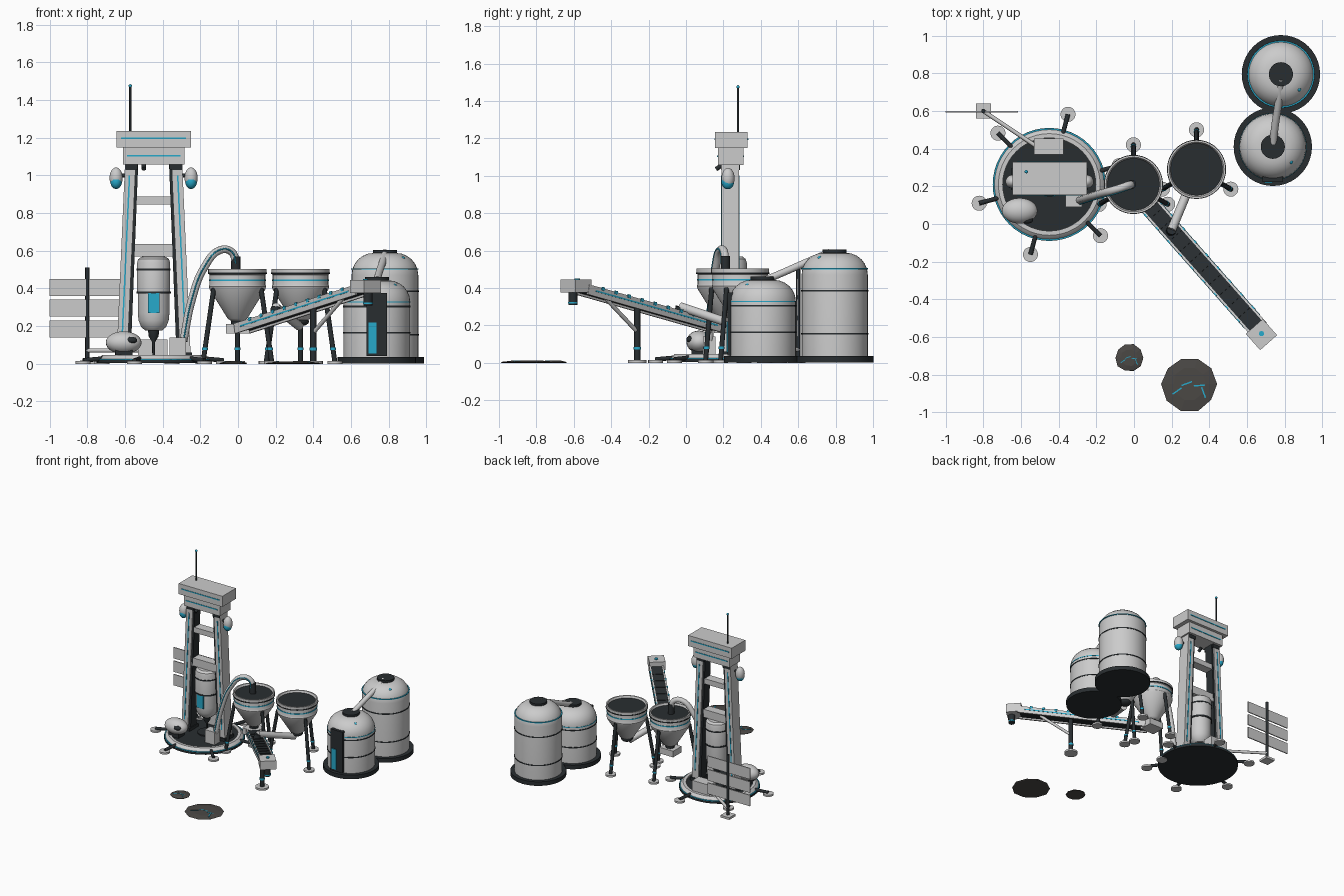
import bpy, bmesh, random
from math import sin, cos, pi, radians
from mathutils import Vector, Matrix

if "Cube" in bpy.data.objects:
    bpy.data.objects.remove(bpy.data.objects["Cube"])

def material(name, c):
    m = bpy.data.materials.new(name)
    m.diffuse_color = (*c, 1)
    m.use_nodes = True
    m.node_tree.nodes["Principled BSDF"].inputs["Base Color"].default_value = m.diffuse_color
    return m

DARK = material("dark_metal", (0.022, 0.027, 0.03))
CYAN = material("cyan_glow", (0.02, 0.4, 0.6))
ROCK = material("rock", (0.07, 0.065, 0.06))
V = Vector

def finish(name, bm, mat=None, M=None):
    bmesh.ops.recalc_face_normals(bm, faces=bm.faces[:])
    me = bpy.data.meshes.new(name)
    bm.to_mesh(me)
    bm.free()
    ob = bpy.data.objects.new(name, me)
    bpy.context.collection.objects.link(ob)
    if M:
        ob.matrix_world = M
    if mat:
        me.materials.append(mat)
    return ob

def box(name, lo, hi, mat=None, M=None, lean=0):
    bm = bmesh.new()
    bmesh.ops.create_cube(bm, size=1)
    for v in bm.verts:
        t = v.co.z + 0.5
        v.co = V(lo[i] + (v.co[i] + 0.5) * (hi[i] - lo[i]) for i in range(3))
        v.co.x += lean * t
    return finish(name, bm, mat, M)

def lathe(name, pts, at=(0, 0, 0), mat=None, n=40, M=None, closed=False):
    bm = bmesh.new()
    rings = [[bm.verts.new((r * cos(2 * pi * i / n), r * sin(2 * pi * i / n), z)) for i in range(n)]
             if r > 1e-6 else [bm.verts.new((0, 0, z))] for r, z in pts]
    pairs = list(zip(rings, rings[1:])) + ([(rings[-1], rings[0])] if closed else [])
    for a, b in pairs:
        for i in range(n):
            j = (i + 1) % n
            f = [a[i % len(a)], a[j % len(a)], b[j % len(b)], b[i % len(b)]]
            f = list(dict.fromkeys(f))
            if len(f) > 2:
                bm.faces.new(f)
    return finish(name, bm, mat, M or Matrix.Translation(at))

def disc(name, at, r, z0, z1, mat=None, n=40):
    return lathe(name, [(0, z0), (r, z0), (r, z1), (0, z1)], (at[0], at[1], 0), mat, n)

def band(name, at, r, z, h=0.008, mat=DARK):
    return lathe(name, [(r - .02, z), (r, z), (r, z + h), (r - .02, z + h)], (at[0], at[1], 0), mat, closed=True)

def rod(name, a, b, r, mat=None, n=12):
    a, b = V(a), V(b)
    M = Matrix.Translation(a) @ (b - a).to_track_quat('Z', 'Y').to_matrix().to_4x4()
    L = (b - a).length
    return lathe(name, [(0, 0), (r, 0), (r, L), (0, L)], mat=mat, n=n, M=M)

def ball(name, at, s, mat=None):
    bm = bmesh.new()
    bmesh.ops.create_uvsphere(bm, u_segments=24, v_segments=14, radius=1)
    return finish(name, bm, mat, Matrix.Translation(at) @ Matrix.Diagonal((*s, 1)))

def around(c, r, deg, z):
    return V((c[0] + r * cos(radians(deg)), c[1] + r * sin(radians(deg)), z))

# Drill platform with six outrigger feet
P = (-.45, .21)
disc("platform_base", P, .30, .004, .02, DARK, 48)
disc("platform_deck", P, .25, .02, .036, DARK, 48)
lathe("platform_ring", [(.247, .02), (.295, .02), (.285, .035), (.27, .046), (.247, .046)], (*P, 0), n=48, closed=True)
band("platform_light", P, .298, .02, .006, CYAN)
for k in range(6):
    a = 15 + 60 * k
    rod("platform_arm", around(P, .27, a, .028), around(P, .385, a, .018), .012, DARK)
    disc("platform_foot", around(P, .385, a, 0), .04, 0, .014, None, 20)

# Tower: leaning legs, dark inner rails, light strips, crossbars, head
TX, TY = -.448, .237
for s in (-1, 1):
    def leg(name, o0, o1, y0, y1, z0, z1, lean, mat=None):
        a, b = sorted((TX + s * o0, TX + s * o1))
        box(name, (a, y0, z0), (b, y1, z1), mat, lean=-s * lean)
    leg("tower_leg", .14, .197, .19, .284, .036, 1.06, .045)
    leg("tower_rail", .122, .142, .20, .274, .036, 1.06, .04, DARK)
    leg("tower_strip_front", .164, .172, .187, .192, .12, 1.0, .04, CYAN)
    leg("tower_strip_back", .164, .172, .282, .287, .12, 1.0, .04, CYAN)
    leg("tower_leg_shoe", .115, .205, .18, .294, .03, .06, 0, DARK)
    leg("tower_collar", .085, .15, .186, .288, 1.03, 1.06, 0, DARK)
    ball("flood_lamp", (TX + s * .199, .225, .987), (.035, .035, .055))
    ball("flood_lamp_lens", (TX + s * .199, .223, .968), (.031, .034, .04), CYAN)
    rod("flood_lamp_arm", (TX + s * .13, .225, 1.0), (TX + s * .18, .225, 1.0), .01, DARK)
box("crossbar_upper", (-.555, .20, .845), (-.341, .272, .888))
box("crossbar_lower", (-.56, .20, .57), (-.336, .272, .635))
box("tower_head_lower", (-.61, .17, 1.058), (-.284, .308, 1.15))
box("tower_head_upper", (-.645, .155, 1.148), (-.25, .33, 1.235))
box("head_strip_upper", (-.62, .152, 1.192), (-.275, .333, 1.2), CYAN)
box("head_strip_lower", (-.59, .167, 1.1), (-.305, .311, 1.108), CYAN)
rod("head_spot", (-.5, .16, 1.035), (-.5, .19, 1.055), .012, DARK)
rod("antenna", (-.572, .278, 1.23), (-.572, .278, 1.475), .006, DARK)
ball("antenna_tip", (-.572, .278, 1.475), (.009, .009, .009), CYAN)

# Drill motor, body, window and bit
D = (TX, TY, 0)
lathe("drill_motor", [(0, .57), (.065, .568), (.082, .555), (.088, .535), (.088, .38), (0, .38)], D)
band("drill_band_upper", D, .09, .495, .01)
band("drill_band_lower", D, .091, .372, .012)
lathe("drill_body", [(0, .375), (.084, .375), (.084, .27), (.08, .23), (.066, .195), (.045, .177), (0, .177)], D)
lathe("drill_bit", [(0, .18), (.03, .18), (.026, .145), (.008, .115), (.007, .036), (0, .036)], D, DARK, 16)
disc("bore_collar", D, .07, .03, .045, DARK, 24)
box("drill_window", (-.478, .147, .27), (-.418, .17, .375), CYAN)

# Deck equipment
ball("deck_tank", (-.607, .07, .112), (.095, .068, .06))
ball("deck_tank_hatch", (-.567, .022, .125), (.032, .02, .018), DARK)
box("deck_tank_cradle", (-.65, .03, .03), (-.56, .11, .075), DARK)
box("control_cabinet", (-.53, .37, .03), (-.375, .455, .13))
box("pump_box", (-.363, .09, .036), (-.275, .157, .14))

# Transfer pipe from pump to hopper
def pipe(name, pts, r, mat=None):
    cu = bpy.data.curves.new(name, 'CURVE')
    cu.dimensions, cu.bevel_depth, cu.bevel_resolution, cu.resolution_u = '3D', r, 3, 8
    cu.use_fill_caps = True
    sp = cu.splines.new('BEZIER')
    sp.bezier_points.add(len(pts) - 1)
    for b, p in zip(sp.bezier_points, pts):
        b.co = p
        b.handle_left_type = b.handle_right_type = 'AUTO'
    ob = bpy.data.objects.new(name, cu)
    bpy.context.collection.objects.link(ob)
    if mat:
        cu.materials.append(mat)
path = [V(p) for p in ((-.29, .125, .12), (-.245, .14, .34), (-.18, .16, .51), (-.09, .185, .605), (-.03, .205, .59), (-.012, .21, .53))]
pipe("transfer_pipe", path, .021)
pipe("transfer_pipe_light", [p + V((0, -.021, .002)) for p in path], .004, CYAN)
rod("pipe_nozzle", (-.012, .21, .48), (-.012, .21, .57), .024, DARK, 20)

# Hoppers on three splayed legs
for H in ((-.003, .21), (.332, .29)):
    lathe("hopper_shell", [(.13, .47), (.145, .503), (.155, .503), (.155, .478), (.148, .472), (.148, .42), (.152, .41),
          (.148, .395), (.052, .24), (.03, .225), (0, .225)], (*H, 0))
    disc("hopper_load", H, .145, .46, .488, DARK)
    band("hopper_light", H, .151, .44, .008, CYAN)
    band("hopper_rim_band", H, .157, .476, .008)
    for a in (90, 210, 330):
        top, foot = around(H, .145, a, .40), around(H, .21, a, .012)
        rod("hopper_leg", foot, top, .013, DARK)
        c = foot.lerp(top, .16)
        rod("hopper_leg_light", c, c + V((0, 0, .012)), .0155, CYAN)
        disc("hopper_foot", foot, .04, 0, .014, None, 20)
rod("hopper_neck", (-.003, .21, .19), (-.003, .21, .24), .033, DARK, 20)
ball("hopper_outlet", (.332, .29, .225), (.045, .045, .025), DARK)
box("feed_box", (-.065, .15, .16), (.06, .26, .21))
rod("side_chute", (.325, .27, .20), (.20, -.03, .30), .024, None, 20)
rod("side_chute_mouth", (.20, -.03, .30), (.195, -.04, .25), .026, DARK, 20)

# Inclined conveyor
A, B = V((.02, .17, .19)), V((.66, -.555, .395))
X = (B - A).normalized()
Y = V((0, 0, 1)).cross(X).normalized()
Z = X.cross(Y)
M = Matrix((X, Y, Z)).transposed().to_4x4()
M.translation = A
L = (B - A).length
box("conveyor_belt", (0, -.044, -.018), (L, .044, .018), DARK, M)
for s in (-1, 1):
    y0, y1 = sorted((s * .042, s * .054))
    box("conveyor_rail", (0, y0, -.03), (L, y1, .024), None, M)
    y0, y1 = sorted((s * .05, s * .056))
    box("conveyor_light", (.05, y0, -.004), (L - .05, y1, .004), CYAN, M)
    for k in range(9):
        x = .12 + k * .095
        box("rail_bracket", (x, y0, .012), (x + .02, y1 + .002, .03), CYAN, M)
for k in range(10):
    x = .15 + k * .08
    box("belt_cleat", (x, -.04, .016), (x + .008, .04, .022), DARK, M)
R = Matrix.Translation((.675, -.585, 0)) @ Matrix.Rotation(X.to_2d().angle_signed(V((1, 0))), 4, 'Z')
box("conveyor_head", (-.055, -.06, .375), (.06, .06, .445), None, R)
rod("conveyor_spout", (.69, -.605, .31), (.69, -.605, .38), .024, DARK, 20)
rod("spout_light", (.69, -.605, .318), (.69, -.605, .326), .026, CYAN, 20)
disc("head_light", (.677, -.582), .014, .44, .45, CYAN, 16)
rod("conveyor_leg", (.40, -.26, .01), (.40, -.26, .30), .017, DARK)
rod("conveyor_leg_light", (.40, -.26, .07), (.40, -.26, .085), .02, CYAN)
rod("conveyor_strut", (.40, -.26, .165), (.555, -.43, .345), .011)
disc("conveyor_foot", (.40, -.26), .05, 0, .015, None, 24)

# Storage tanks
def tank(c, wall, top, bands, light):
    disc("tank_base", c, .208, .002, .035, DARK, 40)
    r, h = .177, top - wall
    prof = [(0, .03), (r, .03), (r, wall)] + [(.06 + (r - .06) * cos(t * pi / 12), wall + h * sin(t * pi / 12)) for t in range(1, 7)]
    lathe("tank_body", prof + [(0, top)], (*c, 0))
    for z in bands:
        band("tank_band", c, r + .003, z)
    band("tank_light", c, r + .002, light, .006, CYAN)
    disc("tank_cap", c, .064, top - .02, top + .017, DARK, 32)
    ball("tank_beacon", (c[0] + .095, c[1] - .08, top - .03), (.012, .012, .012), CYAN)
T1, T2 = (.737, .41), (.78, .795)
tank(T1, .33, .443, (.16, .30), .325)
tank(T2, .47, .588, (.15, .38), .50)
pipe("tank_link_pipe", [(.74, .43, .445), (.745, .49, .47), (.772, .68, .553), (.78, .77, .59)], .02)
box("tank_door", (.683, .222, .04), (.79, .27, .375), DARK)
box("tank_door_light", (.693, .217, .055), (.735, .225, .22), CYAN)

# Solar array with cable
box("solar_base", (-.84, .56, 0), (-.76, .64, .018))
rod("solar_post", (-.8, .6, .01), (-.8, .6, .51), .011, DARK)
for z in (.14, .25, .36):
    box("solar_panel", (-1, .593, z), (-.615, .601, z + .09))
rod("solar_cable", (-.8, .6, .07), (-.50, .40, .07), .011)

smooth = [o for o in bpy.data.objects if o.type == 'MESH']

# Flat ore rocks with glowing veins
random.seed(4)
for c, r in (((.295, -.85), .148), ((-.025, -.71), .076)):
    bm = bmesh.new()
    n = 10
    for k, z in ((.95, 0), (1, .004), (.6, .011)):
        for i in range(n):
            q = r * k * random.uniform(.94, 1.03)
            bm.verts.new((c[0] + q * cos(2 * pi * i / n), c[1] + q * sin(2 * pi * i / n), z))
    bmesh.ops.convex_hull(bm, input=bm.verts[:])
    finish("ore_rock", bm, ROCK)
    for dx, dy, a in ((-.45, -.25, 35), (-.1, .02, 20), (.35, -.05, 5), (.5, -.3, 110)):
        Mv = Matrix.Translation((c[0] + dx * r, c[1] + dy * r, 0)) @ Matrix.Rotation(radians(a), 4, 'Z')
        box("ore_vein", (-.2 * r, -.025 * r, .008), (.2 * r, .025 * r, .0125), CYAN, Mv)

# Smooth the round parts, keeping edges sharp
for o in smooth:
    o.select_set(True)
bpy.context.view_layer.objects.active = smooth[0]
bpy.ops.object.shade_smooth_by_angle(angle=radians(35))
